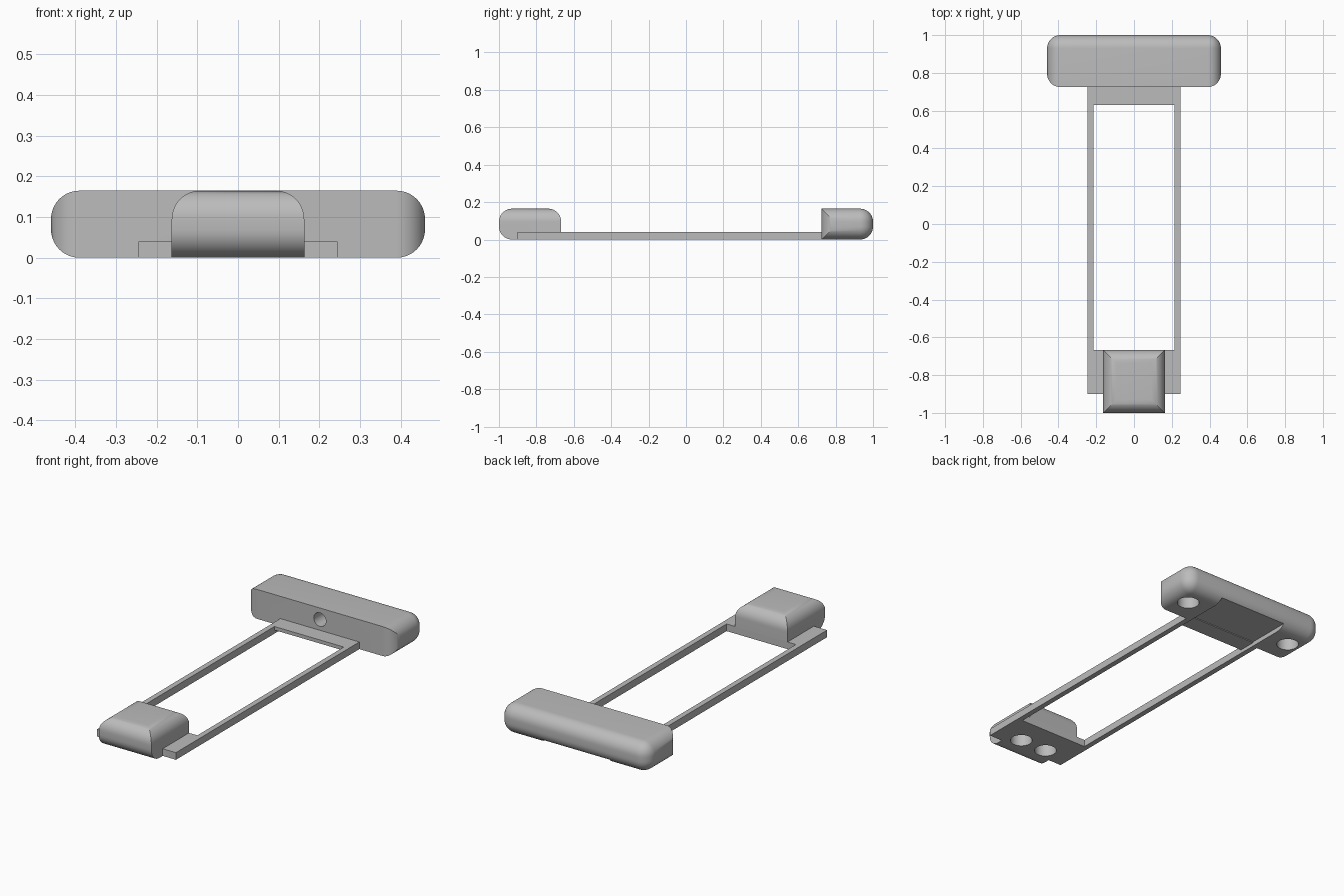
import bpy, bmesh
from math import radians
from mathutils import Matrix, Vector

if "Cube" in bpy.data.objects:
    bpy.data.objects.remove(bpy.data.objects["Cube"])

grey = bpy.data.materials.new("plain_grey")
grey.use_nodes = True
COLOUR = (0.5, 0.5, 0.5, 1)
grey.diffuse_color = COLOUR
grey.node_tree.nodes["Principled BSDF"].inputs["Base Color"].default_value = COLOUR


def finish(name, bm):
    mesh = bpy.data.meshes.new(name)
    bmesh.ops.recalc_face_normals(bm, faces=bm.faces)
    bm.to_mesh(mesh)
    bm.free()
    obj = bpy.data.objects.new(name, mesh)
    bpy.context.collection.objects.link(obj)
    mesh.materials.append(grey)
    return obj


def box(name, low, high, radius=0, rounded=None):
    """Box between two corners; edges whose midpoint direction passes the rule are rounded."""
    low, high = Vector(low), Vector(high)
    bm = bmesh.new()
    bmesh.ops.create_cube(bm, size=2)
    edges = []
    if rounded:
        edges = [e for e in bm.edges if rounded((e.verts[0].co + e.verts[1].co) / 2)]
    for v in bm.verts:
        v.co = (low + high) / 2 + v.co * (high - low) / 2
    if edges:
        bmesh.ops.bevel(bm, geom=edges, offset=radius, segments=10, profile=0.5,
                        affect='EDGES', clamp_overlap=True)
    return finish(name, bm)


def cylinder(name, centre, radius, depth, turn=0):
    bm = bmesh.new()
    bmesh.ops.create_cone(bm, cap_ends=True, segments=32, radius1=radius, radius2=radius,
                          depth=depth,
                          matrix=Matrix.Translation(centre) @ Matrix.Rotation(turn, 4, 'X'))
    return finish(name, bm)


def combine(obj, others, operation):
    """Apply a boolean with each helper, then discard the helper."""
    bpy.context.view_layer.objects.active = obj
    for other in others:
        mod = obj.modifiers.new("cut", 'BOOLEAN')
        mod.operation, mod.solver, mod.object = operation, 'EXACT', other
        bpy.ops.object.modifier_apply(modifier=mod.name)
        bpy.data.objects.remove(other)


H = 0.165    # block height
T = 0.04     # frame thickness

# Flat frame: wide tab at the front, slim rails, thin bar at the back
frame = box("flat_frame", (-0.245, -0.9, 0), (0.245, 0.73, T))
combine(frame, [
    box("opening", (-0.215, -0.667, -0.1), (0.215, 0.63, 0.1)),
    box("bar_recess", (-0.215, 0.6, -0.1), (0.215, 0.8, 0.02)),
], 'DIFFERENCE')

# Back crosspiece: rounded everywhere except its long front edges
back = box("back_crosspiece", (-0.46, 0.725, 0), (0.46, 1, H), 0.07,
           lambda m: not (m.y < -0.5 and abs(m.x) < 0.5))
cutters = [cylinder("foot_hole", (s * 0.345, 0.86, 0), 0.058, 0.2) for s in (-1, 1)]
cutters.append(cylinder("front_hole", (0, 0.725, 0.1), 0.038, 0.2, radians(90)))
cutters.append(box("under_slot", (-0.215, 0.6, -0.1), (0.215, 1.1, 0.025)))
combine(back, cutters, 'DIFFERENCE')

# Front block: rounded around the top and along the lower front edge
front = box("front_block", (-0.163, -1, 0), (0.163, -0.667, H), 0.07,
            lambda m: m.z > 0.5 or (m.z < -0.5 and m.y < -0.5))

# Paired holes through the tab into the front block
for part in (frame, front):
    combine(part, [cylinder("tab_hole", (s * 0.084, -0.833, 0), 0.058, 0.2)
                   for s in (-1, 1)], 'DIFFERENCE')

for obj in (frame, back, front):
    bpy.ops.object.select_all(action='DESELECT')
    obj.select_set(True)
    bpy.context.view_layer.objects.active = obj
    bpy.ops.object.shade_smooth_by_angle(angle=radians(30))
